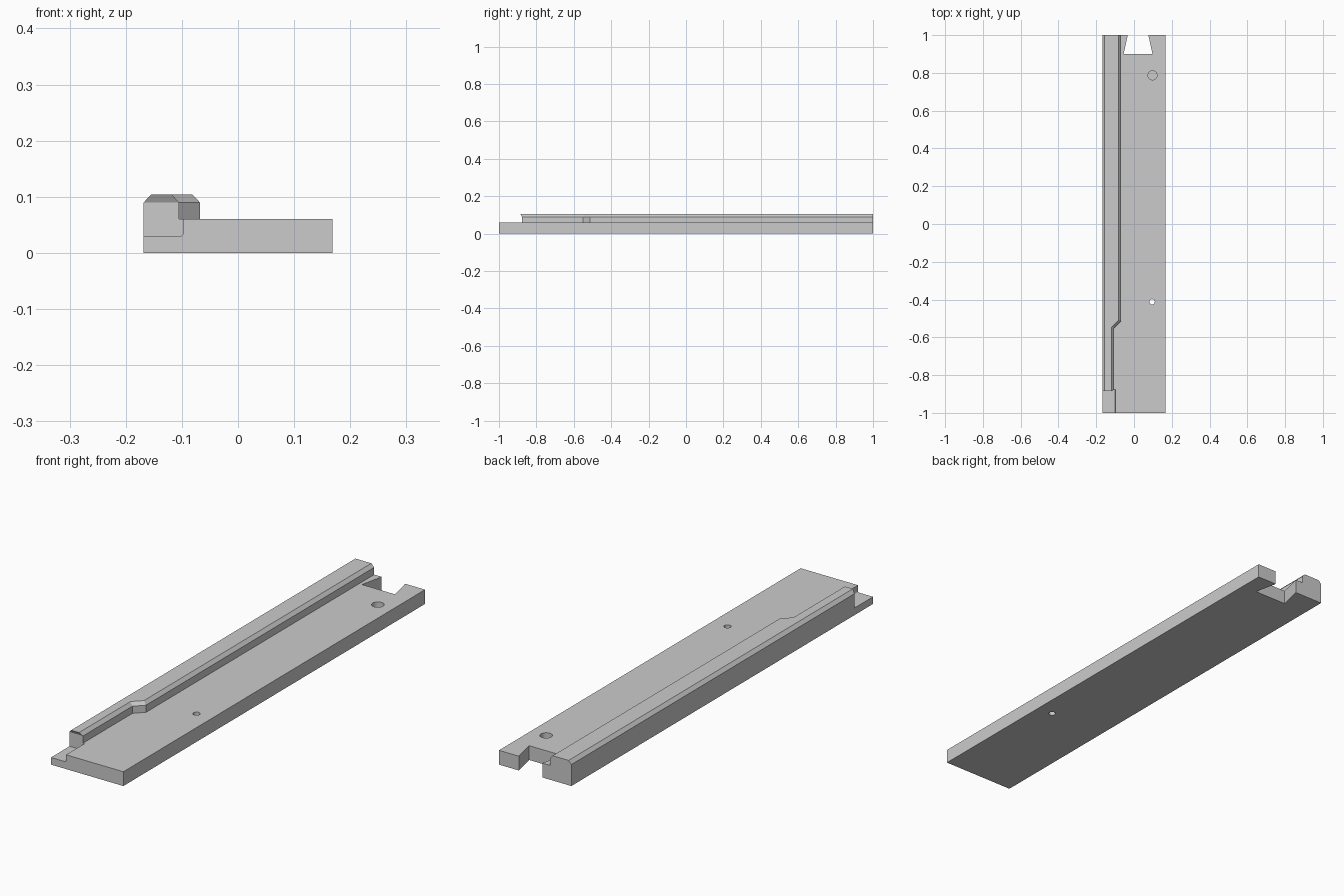
import bpy, bmesh, math

cube = bpy.data.objects.get("Cube")
if cube:
    bpy.data.objects.remove(cube, do_unlink=True)

grey = bpy.data.materials.new("plain grey")
grey.use_nodes = True
grey.diffuse_color = (0.6, 0.6, 0.6, 1)
grey.node_tree.nodes["Principled BSDF"].inputs["Base Color"].default_value = (0.6, 0.6, 0.6, 1)

HALF_W = 0.168
BASE_TOP = 0.06
RAIL_FRONT = -0.877


def loft(name, rings):
    """Solid from matching closed rings of 3D points, capped at both ends."""
    bm = bmesh.new()
    loops = [[bm.verts.new(p) for p in ring] for ring in rings]
    n = len(loops[0])
    for a, b in zip(loops, loops[1:]):
        for i in range(n):
            j = (i + 1) % n
            bm.faces.new((a[i], a[j], b[j], b[i]))
    bm.faces.new(loops[0][::-1])
    bm.faces.new(loops[-1])
    bmesh.ops.recalc_face_normals(bm, faces=bm.faces)
    mesh = bpy.data.meshes.new(name)
    bm.to_mesh(mesh)
    bm.free()
    mesh.materials.append(grey)
    obj = bpy.data.objects.new(name, mesh)
    bpy.context.collection.objects.link(obj)
    return obj


def prism(name, outline, z0, z1):
    return loft(name, [[(x, y, z) for x, y in outline] for z in (z0, z1)])


def circle(cx, cy, r, n=32):
    return [(cx + r * math.cos(math.tau * i / n), cy + r * math.sin(math.tau * i / n))
            for i in range(n)]


def combine(target, other, operation):
    other.hide_render = True
    mod = target.modifiers.new(other.name, "BOOLEAN")
    mod.object, mod.operation, mod.solver = other, operation, "EXACT"
    bpy.context.view_layer.objects.active = target
    bpy.ops.object.modifier_apply(modifier=mod.name)
    bpy.data.objects.remove(other, do_unlink=True)


# Flat base plate
plate = prism("base_plate", [(-HALF_W, -1), (HALF_W, -1), (HALF_W, 1), (-HALF_W, 1)], 0, BASE_TOP)

# Dovetail notch in the back edge, widening inwards
slope = 0.22
notch = [(-0.055, 0.9), (0.098, 0.9), (0.098 - slope * 0.2, 1.1), (-0.055 + slope * 0.2, 1.1)]
combine(plate, prism("dovetail_notch", notch, -0.1, 0.2), "DIFFERENCE")

# Blind round recess and small through hole
combine(plate, prism("recess", circle(0.098, 0.787, 0.024), 0.03, 0.2), "DIFFERENCE")
combine(plate, prism("through_hole", circle(0.096, -0.412, 0.014), -0.1, 0.2), "DIFFERENCE")

# Lowered front corner with a small fillet along its inner edge
edge, floor, r = -0.098, 0.03, 0.005
arc = [(edge - r + r * math.sin(t), floor + r - r * math.cos(t))
       for t in (math.radians(a) for a in range(0, 91, 15))]
section = [(-0.3, floor)] + arc + [(edge, 0.2), (-0.3, 0.2)]
combine(plate, loft("corner_step", [[(x, y, z) for x, z in section] for y in (-1.2, RAIL_FRONT)]),
        "DIFFERENCE")


# Raised rail with a jog in its inner side and chamfered top edges
def rail_ring(z, inset=0.0, overhang=0.0):
    front = RAIL_FRONT - overhang
    points = [(-HALF_W + inset, front), (-0.105 - inset, front), (-0.105 - inset, -0.55 + inset * 0.4),
              (-0.068 - inset, -0.513 + inset * 0.4), (-0.068 - inset, 1), (-HALF_W + inset, 1)]
    return [(x, y, z) for x, y in points]


rail = loft("rail", [rail_ring(0.04), rail_ring(0.09), rail_ring(0.104, 0.013, 0.008)])
combine(plate, rail, "UNION")
plate.name = "railed_base_plate"
